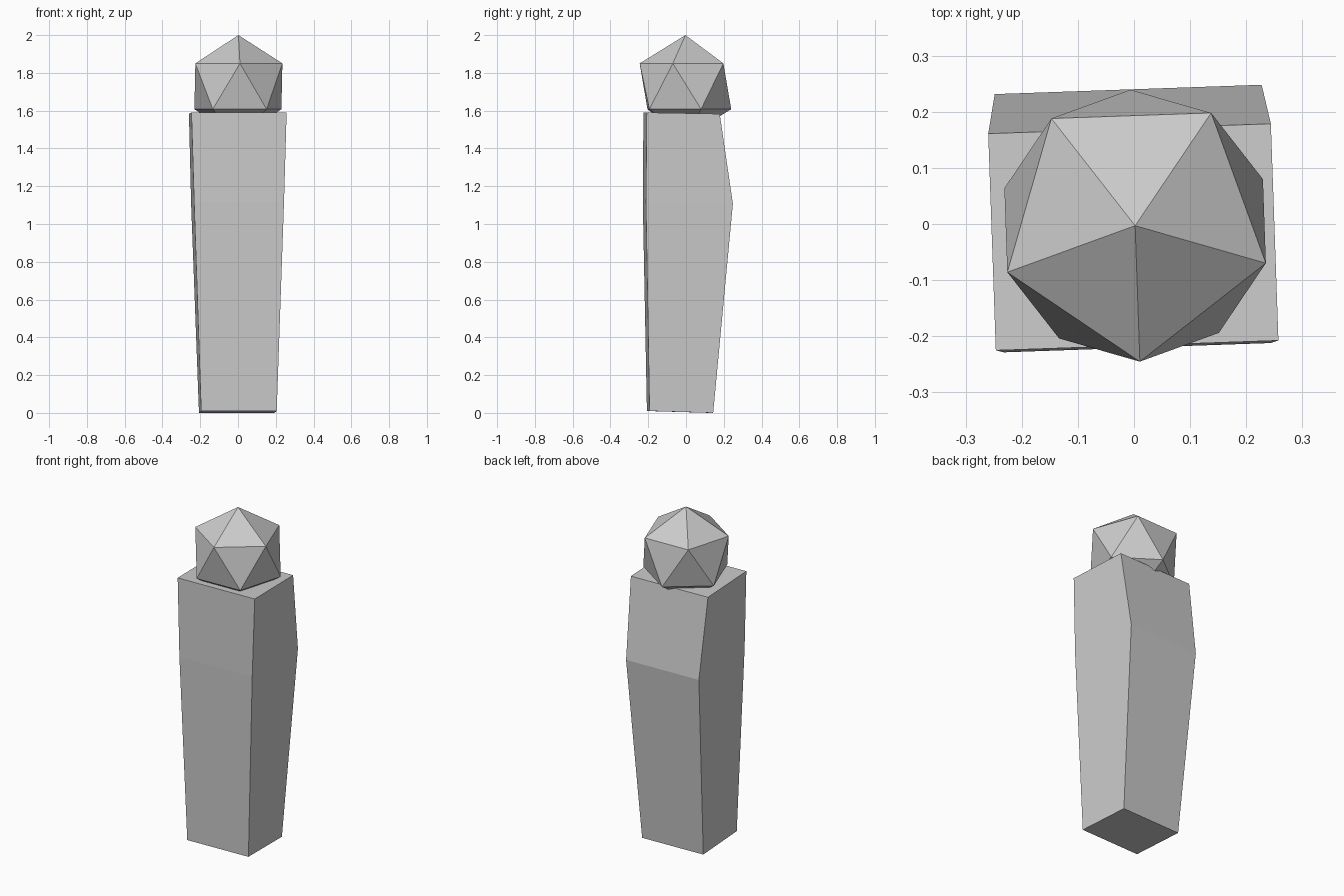
import bpy, bmesh, math
from mathutils import Matrix

if "Cube" in bpy.data.objects:
    bpy.data.objects.remove(bpy.data.objects["Cube"])

TURN = math.radians(2)  # whole figure is turned slightly

grey = bpy.data.materials.new("plain_grey")
grey.diffuse_color = (0.6, 0.6, 0.6, 1)
grey.use_nodes = True
grey.node_tree.nodes["Principled BSDF"].inputs["Base Color"].default_value = grey.diffuse_color


def finish(bm, name):
    bmesh.ops.recalc_face_normals(bm, faces=bm.faces)
    mesh = bpy.data.meshes.new(name)
    bm.to_mesh(mesh)
    bm.free()
    mesh.materials.append(grey)
    obj = bpy.data.objects.new(name, mesh)
    bpy.context.collection.objects.link(obj)
    return obj


# Body: tapered box lofted through three rectangular rings
# half width, front y, back y, front z, back z
rings = [
    (0.200, -0.200, 0.137, 0.010, 0.000),
    (0.238, -0.2205, 0.240, 1.117, 1.107),
    (0.252, -0.2165, 0.170, 1.590, 1.583),
]
bm = bmesh.new()
loops = []
for w, yf, yb, zf, zb in rings:
    corners = [(-w, yf, zf), (w, yf, zf), (w, yb, zb), (-w, yb, zb)]
    loops.append([bm.verts.new((x - 0.002, y, z)) for x, y, z in corners])
for low, high in zip(loops, loops[1:]):
    for i in range(4):
        j = (i + 1) % 4
        bm.faces.new((low[i], low[j], high[j], high[i]))
bm.faces.new(loops[0][::-1])
bm.faces.new(loops[-1])
bm.transform(Matrix.Rotation(TURN, 4, 'Z'))
finish(bm, "body")

# Head: icosahedron with a corner facing front, sunk into the body
bm = bmesh.new()
bmesh.ops.create_icosphere(bm, subdivisions=1, radius=0.271)
bm.transform(Matrix.Translation((0.002, -0.003, 1.729))
             @ Matrix.Rotation(TURN - math.pi / 2, 4, 'Z'))
finish(bm, "head")
